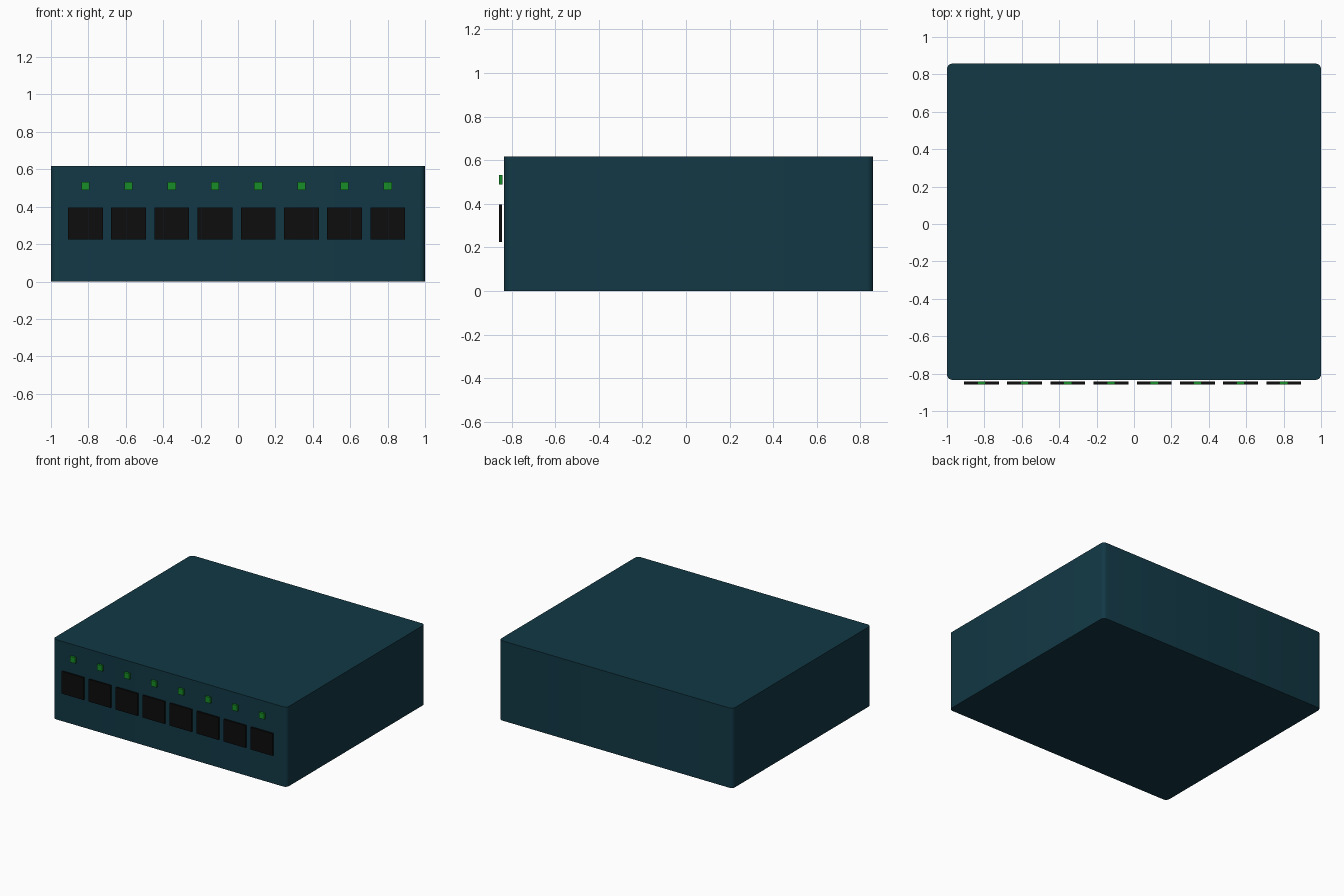
import bpy, bmesh
from mathutils import Matrix, Vector

if "Cube" in bpy.data.objects:
    bpy.data.objects.remove(bpy.data.objects["Cube"])


def material(name, rgb):
    m = bpy.data.materials.new(name)
    m.diffuse_color = (*rgb, 1)
    m.use_nodes = True
    m.node_tree.nodes["Principled BSDF"].inputs["Base Color"].default_value = m.diffuse_color
    return m


def box(name, lo, hi, mat, corner=0):
    """Box between two corners; optionally rounds its vertical edges."""
    lo, hi = Vector(lo), Vector(hi)
    bm = bmesh.new()
    bmesh.ops.create_cube(bm, size=1, matrix=Matrix.Translation((lo + hi) / 2)
                          @ Matrix.Diagonal((*(hi - lo), 1)))
    if corner:
        uprights = [e for e in bm.edges
                    if abs(e.verts[0].co.z - e.verts[1].co.z) > 0.01]
        bmesh.ops.bevel(bm, geom=uprights, offset=corner, segments=4,
                        profile=0.5, affect='EDGES')
    me = bpy.data.meshes.new(name)
    bm.to_mesh(me)
    bm.free()
    me.materials.append(mat)
    ob = bpy.data.objects.new(name, me)
    bpy.context.collection.objects.link(ob)
    return ob


teal = material("dark_teal", (0.006, 0.040, 0.060))
black = material("port_black", (0.004, 0.004, 0.004))
green = material("led_green", (0.009, 0.270, 0.021))

# Casing with rounded vertical edges
casing = box("casing", (-1, -0.834, 0), (1, 0.858, 0.617), teal, corner=0.03)
bpy.context.view_layer.objects.active = casing
casing.select_set(True)
bpy.ops.object.shade_smooth_by_angle()

# Row of eight ports, each with an indicator light above
for i in range(8):
    x = -0.816 + i * 0.231
    box(f"port_{i + 1}", (x - 0.093, -0.857, 0.225),
        (x + 0.093, -0.843, 0.396), black)
    box(f"indicator_light_{i + 1}", (x - 0.022, -0.858, 0.488),
        (x + 0.022, -0.842, 0.533), green)
